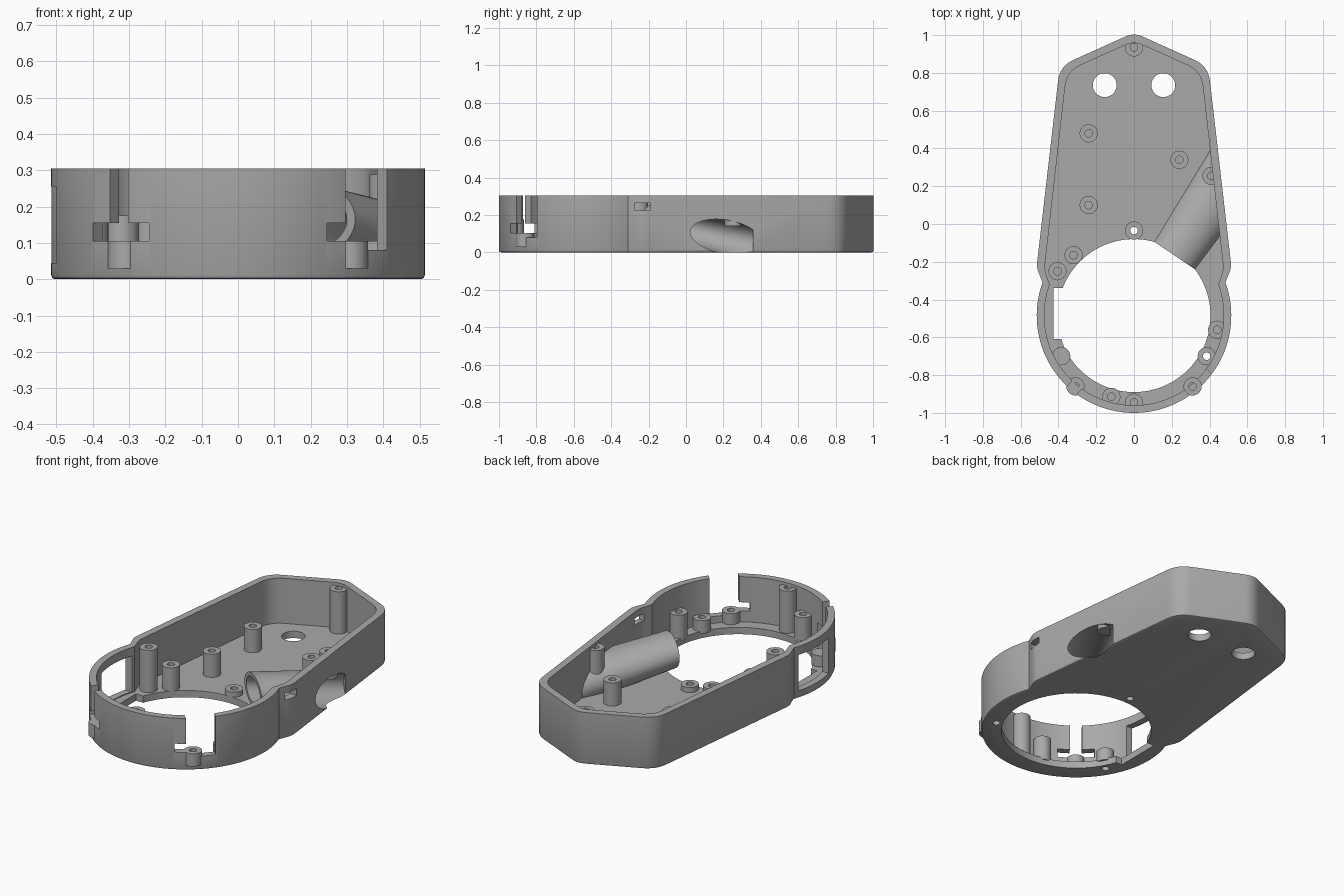
import bpy, bmesh, math
from mathutils import Matrix, Vector

if "Cube" in bpy.data.objects:
    bpy.data.objects.remove(bpy.data.objects["Cube"])

HEIGHT, FLOOR, WALL = 0.305, 0.04, 0.04
RING_Y, RING_R, HOLE_R = -0.485, 0.515, 0.405

grey = bpy.data.materials.new("plain grey plastic")
grey.use_nodes = True
grey.diffuse_color = (0.4, 0.4, 0.4, 1)
grey.node_tree.nodes["Principled BSDF"].inputs["Base Color"].default_value = (0.4, 0.4, 0.4, 1)


def make(name, bm):
    bmesh.ops.recalc_face_normals(bm, faces=bm.faces)
    mesh = bpy.data.meshes.new(name)
    bm.to_mesh(mesh)
    bm.free()
    mesh.materials.append(grey)
    obj = bpy.data.objects.new(name, mesh)
    bpy.context.collection.objects.link(obj)
    return obj


def activate(obj):
    bpy.ops.object.select_all(action='DESELECT')
    obj.select_set(True)
    bpy.context.view_layer.objects.active = obj


def combine(obj, tool, operation='DIFFERENCE'):
    activate(obj)
    mod = obj.modifiers.new("combine", 'BOOLEAN')
    mod.operation, mod.solver, mod.object = operation, 'EXACT', tool
    bpy.ops.object.modifier_apply(modifier=mod.name)
    bpy.data.objects.remove(tool)


def smooth(obj):
    activate(obj)
    bpy.ops.object.shade_smooth_by_angle(angle=math.radians(30))


def cylinder(x, y, z0, z1, r, segments=32):
    bm = bmesh.new()
    bmesh.ops.create_cone(bm, cap_ends=True, segments=segments, radius1=r, radius2=r,
                          depth=z1 - z0, matrix=Matrix.Translation((x, y, (z0 + z1) / 2)))
    return make("cutter", bm)


def box(center, size, turn=0):
    bm = bmesh.new()
    bmesh.ops.create_cube(bm, size=1, matrix=Matrix.Translation(center)
                          @ Matrix.Rotation(turn, 4, 'Z') @ Matrix.Diagonal((*size, 1)))
    return make("cutter", bm)


def outline(i):
    """Round ring at the front, tapered body behind, moved inward by i."""
    pts = []
    for k in range(81):
        a = math.radians(160 + 220 * k / 80)
        pts.append(Vector(((RING_R - i) * math.cos(a), RING_Y + (RING_R - i) * math.sin(a))))
    right = [(0.516 - 1.05 * i, -0.23 - 0.25 * i, 0.03), (0.393 - 0.93 * i, 0.836 - 0.68 * i, 0.08)]
    corners = right + [(0, 1.013 - 1.12 * i, 0.05)] + [(-x, y, d) for x, y, d in reversed(right)]
    ends = [pts[-1]] + [Vector(c[:2]) for c in corners] + [pts[0]]
    for j, (x, y, d) in enumerate(corners, 1):
        p = ends[j]
        a = p + (ends[j - 1] - p).normalized() * d
        b = p + (ends[j + 1] - p).normalized() * d
        for k in range(9):
            t = k / 8
            pts.append(a * (1 - t) ** 2 + p * 2 * t * (1 - t) + b * t * t)
    return pts


def prism(name, i, z0, z1, bevel=0):
    bm = bmesh.new()
    base = bm.faces.new([bm.verts.new((p.x, p.y, z0)) for p in outline(i)])
    edges = list(base.edges)
    new = bmesh.ops.extrude_face_region(bm, geom=[base], use_keep_orig=True)["geom"]
    bmesh.ops.translate(bm, vec=(0, 0, z1 - z0), verts=[v for v in new if isinstance(v, bmesh.types.BMVert)])
    bmesh.ops.recalc_face_normals(bm, faces=bm.faces)
    if bevel:
        bmesh.ops.bevel(bm, geom=edges, offset=bevel, segments=2, profile=0.5, affect='EDGES')
    return make(name, bm)


def duct(name, start, end, radius):
    """Flattened, flaring tube that slopes down from the ring to the side wall."""
    ax, ay = 0.562, 0.827
    m = Matrix(((-ay, 0, ax, 0.215), (ax, 0, ay, -0.167), (0, 0.73, -0.18, 0.165), (0, 0, 0, 1)))
    bm = bmesh.new()
    bmesh.ops.create_cone(bm, cap_ends=True, segments=64, radius1=radius + 0.05 * start,
                          radius2=radius + 0.05 * end, depth=end - start,
                          matrix=m @ Matrix.Translation((0, 0, (start + end) / 2)))
    return make(name, bm)


# Tray with its cavity and large round opening
shell = prism("case_shell", 0, 0, HEIGHT, 0.012)
combine(shell, prism("cavity", WALL, FLOOR, HEIGHT + 0.1))
combine(shell, cylinder(0, RING_Y, -0.1, 0.2, HOLE_R, 96))

# Side duct, trimmed to the tray, then bored out
tube = duct("duct", 0, 0.75, 0.13)
combine(tube, prism("trim", 0.015, 0.01, HEIGHT - 0.02), 'INTERSECT')
combine(shell, tube, 'UNION')
combine(shell, duct("bore", -0.05, 0.565, 0.102))

# Floor holes at the back
for side in (-1, 1):
    combine(shell, cylinder(side * 0.155, 0.735, -0.1, 0.1, 0.063, 48))

# Side window and floor notch on the right, small slot on the left
combine(shell, box((-0.51, -0.475, 0.15), (0.17, 0.27, 0.21)))
combine(shell, box((-0.35, -0.475, 0.05), (0.15, 0.27, 0.3)))
combine(shell, box((0.5, -0.232, 0.245), (0.12, 0.085, 0.04)))


# Stepped slots through the ring wall
def wall_slot(angle, width, z0, z1):
    a = math.radians(angle)
    combine(shell, box((0.51 * math.cos(a), RING_Y + 0.51 * math.sin(a), (z0 + z1) / 2),
                       (0.14, width, z1 - z0), a))


for angle in (-50.4, 230.4):
    wall_slot(angle, 0.2, 0.105, 0.155)
wall_slot(230.4, 0.065, 0.15, 0.4)
wall_slot(-46, 0.16, 0.08, 0.4)

# Screw posts grouped by height
TALL, MID, LOW = 0.288, 0.176, 0.105
posts = {
    TALL: [(0, 0.935), (-0.405, -0.25), (0.41, 0.255), (0, -0.945)],
    MID: [(-0.24, 0.48), (-0.24, 0.1), (-0.32, -0.165), (0.24, 0.34), (-0.12, -0.915), (0.44, -0.56)],
    LOW: [(-0.31, -0.86), (0.31, -0.86), (0.385, -0.7), (-0.385, -0.7)],
    0.07: [(0, -0.035)],
}
through = [(0, -0.035), (0.385, -0.7)]
count = 0
for top, places in posts.items():
    for x, y in places:
        count += 1
        base = 0.14 if (x, y) == (0.41, 0.255) else 0.03
        post = cylinder(x, y, base, top, 0.048)
        post.name = f"screw_post_{count}"
        open_end = (x, y) in through
        if (x, y) != (-0.385, -0.7):
            combine(post, cylinder(x, y, 0 if open_end else max(top - 0.1, base + 0.02),
                                   top + 0.1, 0.02, 24))
        if open_end:
            combine(shell, cylinder(x, y, -0.1, 0.06, 0.02, 24))
        smooth(post)

# Blind hole under the closed post
combine(shell, cylinder(-0.385, -0.7, -0.1, 0.03, 0.02, 24))
smooth(shell)
